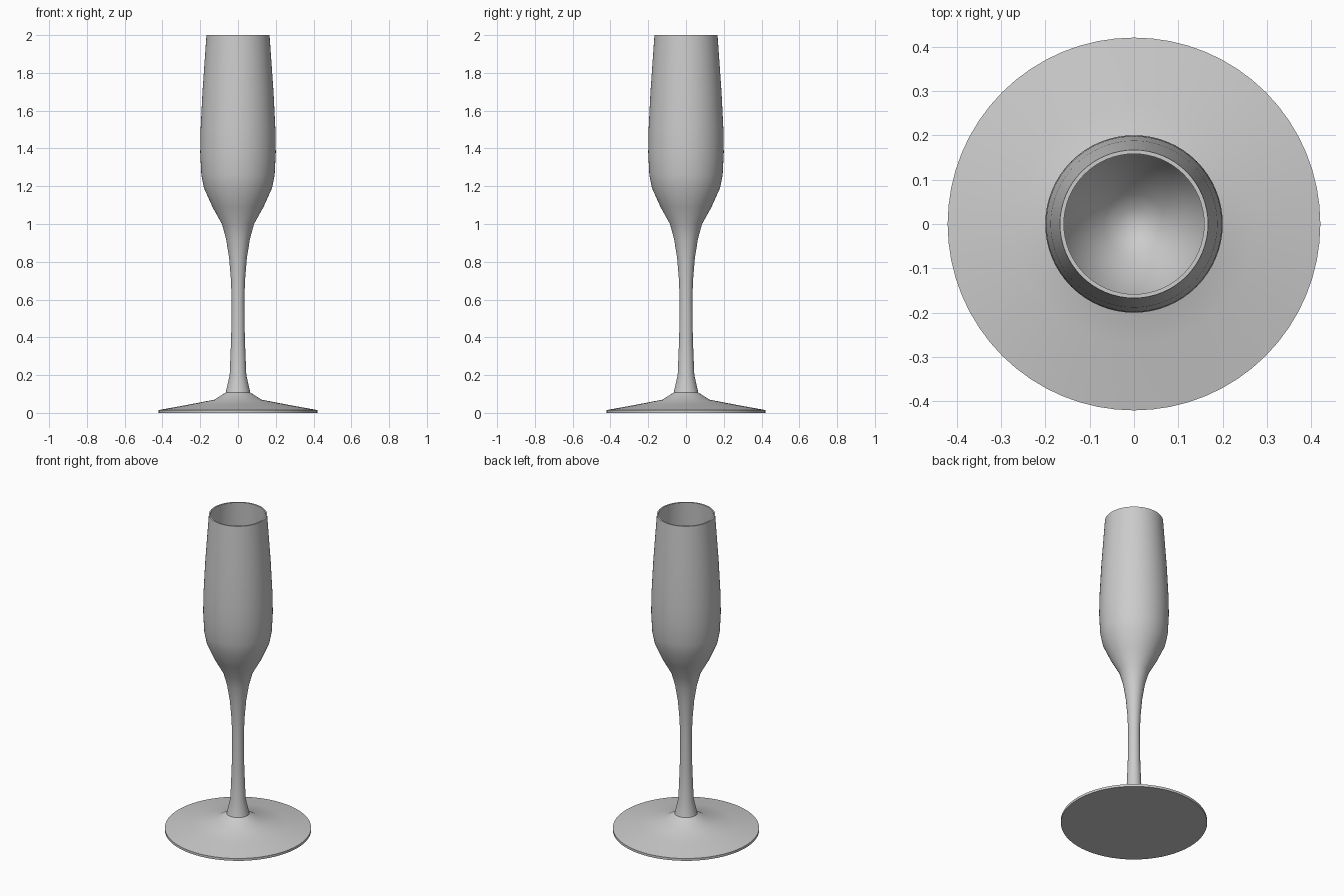
import bpy
import bmesh
from math import radians, tau

cube = bpy.data.objects.get("Cube")
if cube:
    bpy.data.objects.remove(cube, do_unlink=True)

glass = bpy.data.materials.new("pale_grey")
glass.use_nodes = True
colour = (0.6, 0.6, 0.6, 1)
glass.diffuse_color = colour
glass.node_tree.nodes["Principled BSDF"].inputs["Base Color"].default_value = colour


def lathe(name, profile, sides=64):
    """Revolve a (radius, height) profile about the z axis."""
    bm = bmesh.new()
    verts = [bm.verts.new((r, 0, z)) for r, z in profile]
    edges = [bm.edges.new(pair) for pair in zip(verts, verts[1:])]
    bmesh.ops.spin(bm, geom=verts + edges, cent=(0, 0, 0), axis=(0, 0, 1),
                   angle=tau, steps=sides)
    bmesh.ops.remove_doubles(bm, verts=bm.verts, dist=0.0005)
    bmesh.ops.recalc_face_normals(bm, faces=bm.faces)
    mesh = bpy.data.meshes.new(name)
    bm.to_mesh(mesh)
    bm.free()
    mesh.materials.append(glass)
    obj = bpy.data.objects.new(name, mesh)
    bpy.context.collection.objects.link(obj)
    bpy.ops.object.select_all(action="DESELECT")
    obj.select_set(True)
    bpy.context.view_layer.objects.active = obj
    bpy.ops.object.shade_smooth_by_angle(angle=radians(40))
    return obj


# Foot, stem and outside of the bowl, from the underside up
foot = [(0, 0), (0.42, 0), (0.42, 0.015), (0.27, 0.042), (0.125, 0.07), (0.065, 0.108)]
stem = [(0.044, 0.2), (0.036, 0.4), (0.034, 0.6), (0.037, 0.7), (0.047, 0.82), (0.063, 0.92)]
bowl_outside = [(0.085, 1.0), (0.135, 1.09), (0.18, 1.19), (0.194, 1.26),
                (0.2, 1.38), (0.198, 1.5), (0.188, 1.7), (0.167, 2)]

# Inside of the bowl, from the rim down to its floor
bowl_inside = [(0.158, 2), (0.178, 1.7), (0.188, 1.5), (0.19, 1.38), (0.183, 1.26),
               (0.168, 1.19), (0.122, 1.09), (0.068, 1.02), (0.035, 0.995), (0, 0.985)]

lathe("champagne_flute", foot + stem + bowl_outside + bowl_inside)
